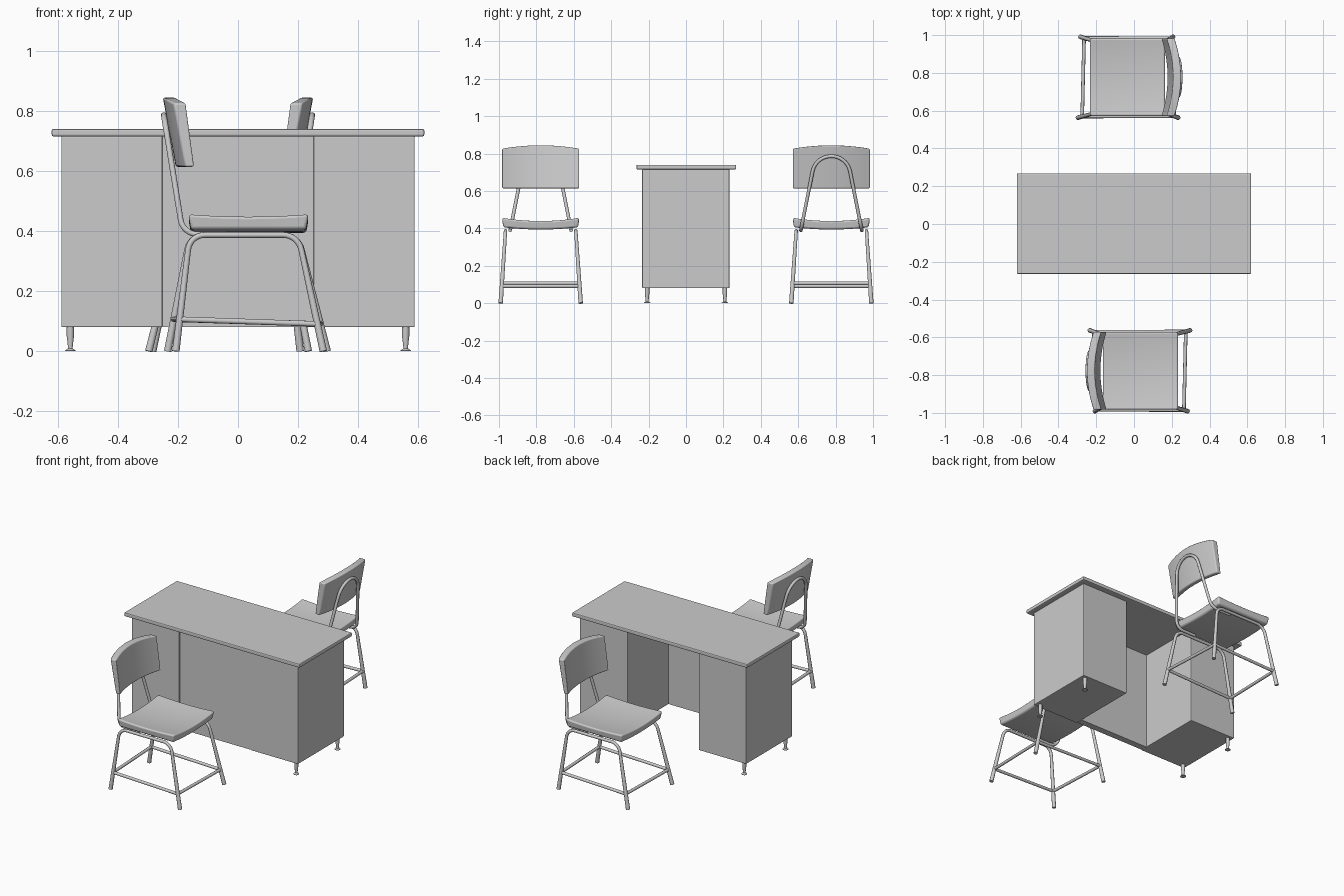
import bpy, bmesh, math
from mathutils import Vector, Matrix

if "Cube" in bpy.data.objects:
    bpy.data.objects.remove(bpy.data.objects["Cube"])

CHAIR_Y = -0.777
TUBE = 0.0095


def add_object(name, data):
    ob = bpy.data.objects.new(name, data)
    bpy.context.collection.objects.link(ob)
    return ob


def smooth(ob, angle=40):
    bpy.ops.object.select_all(action='DESELECT')
    ob.select_set(True)
    bpy.context.view_layer.objects.active = ob
    bpy.ops.object.shade_smooth_by_angle(angle=math.radians(angle))


def bevel(ob, width, segments=2):
    m = ob.modifiers.new("bevel", 'BEVEL')
    m.width, m.segments = width, segments
    m.limit_method, m.angle_limit = 'ANGLE', math.radians(50)
    return ob


def box(name, lo, hi, width):
    lo, hi = Vector(lo), Vector(hi)
    bm = bmesh.new()
    bmesh.ops.create_cube(bm, size=1)
    bmesh.ops.scale(bm, vec=hi - lo, verts=bm.verts)
    bmesh.ops.translate(bm, vec=(lo + hi) / 2, verts=bm.verts)
    me = bpy.data.meshes.new(name)
    bm.to_mesh(me)
    bm.free()
    return bevel(add_object(name, me), width)


def lathe(name, profile, location, n=16):
    bm = bmesh.new()
    rings = [[bm.verts.new((r * math.cos(2 * math.pi * i / n), r * math.sin(2 * math.pi * i / n), z))
              for i in range(n)] for r, z in profile]
    for a, b in zip(rings, rings[1:]):
        for i in range(n):
            j = (i + 1) % n
            bm.faces.new((a[i], a[j], b[j], b[i]))
    bm.faces.new(rings[0][::-1])
    bm.faces.new(rings[-1])
    me = bpy.data.meshes.new(name)
    bm.to_mesh(me)
    bm.free()
    ob = add_object(name, me)
    ob.location = location
    smooth(ob)
    return ob


def curved_slab(name, front, back, nu=8, nv=12, width=0.008):
    """Closed cushion between two surfaces given over u, v in -1..1."""
    bm = bmesh.new()
    grids = [[[bm.verts.new(f(2 * i / nu - 1, 2 * j / nv - 1)) for j in range(nv + 1)]
              for i in range(nu + 1)] for f in (front, back)]
    for g in grids:
        for i in range(nu):
            for j in range(nv):
                bm.faces.new((g[i][j], g[i + 1][j], g[i + 1][j + 1], g[i][j + 1]))
    rim = ([(i, 0) for i in range(nu)] + [(nu, j) for j in range(nv)] +
           [(i, nv) for i in range(nu, 0, -1)] + [(0, j) for j in range(nv, 0, -1)])
    a, b = grids
    for (i, j), (k, l) in zip(rim, rim[1:] + rim[:1]):
        bm.faces.new((a[i][j], a[k][l], b[k][l], b[i][j]))
    bmesh.ops.recalc_face_normals(bm, faces=bm.faces)
    me = bpy.data.meshes.new(name)
    bm.to_mesh(me)
    bm.free()
    ob = bevel(add_object(name, me), width, 3)
    smooth(ob)
    return ob


def tube(name, corners, cut=0.0, foot=False):
    """Round tube along a path; corners = points or (point, own cut length)."""
    pts = [Vector(c) for c in corners]
    cuts = cut if isinstance(cut, (list, tuple)) else [cut] * (len(pts) - 2)
    path = [pts[0]]
    for p, q, r, c in zip(pts, pts[1:], pts[2:], cuts):
        s, e = q + (p - q).normalized() * c, q + (r - q).normalized() * c
        h0, h1 = s.lerp(q, 0.58), e.lerp(q, 0.58)
        for k in range(9):
            t = k / 8
            path.append(s * (1 - t)**3 + h0 * 3 * t * (1 - t)**2 + h1 * 3 * t * t * (1 - t) + e * t**3)
    path.append(pts[-1])
    cu = bpy.data.curves.new(name, 'CURVE')
    cu.dimensions = '3D'
    cu.bevel_depth, cu.bevel_resolution, cu.use_fill_caps = TUBE, 3, True
    sp = cu.splines.new('POLY')
    sp.points.add(len(path) - 1)
    for point, co in zip(sp.points, path):
        point.co = (*co, 1)
    if foot:
        sp.points[0].radius = sp.points[-1].radius = 1.3
    return add_object(name, cu)


# Desk: top, two pedestals, knee-hole panel, four feet
box("desk_top", (-0.62, -0.265, 0.715), (0.62, 0.268, 0.74), 0.006)
for side, x0, x1 in (("left", -0.588, -0.252), ("right", 0.252, 0.588)):
    box(side + "_pedestal", (x0, -0.234, 0.08), (x1, 0.232, 0.716), 0.004)
box("modesty_panel", (-0.253, -0.228, 0.08), (0.253, -0.185, 0.716), 0.001)
foot_profile = [(0.017, 0), (0.017, 0.003), (0.008, 0.009), (0.008, 0.016), (0.012, 0.05), (0.012, 0.082)]
for sx in (-1, 1):
    for sy in (-1, 1):
        lathe("desk_foot", foot_profile, (sx * 0.558, sy * 0.208, 0))


# Chair facing +x, built around its own centre line
def seat_top(u, v):
    return (0.035 + 0.2 * u, 0.206 * v, 0.432 + 0.017 * v * v + 0.008 * u * u)


def seat_bottom(u, v):
    return (0.035 + 0.192 * u, 0.2 * v, 0.394 + 0.012 * v * v)


def rest_surface(x_low, x_high):
    def f(u, v):
        z = 0.614 + (u + 1) / 2 * (0.23 - 0.018 * v * v)
        t = (z - 0.614) / 0.23
        return (x_low + (x_high - x_low) * t + 0.032 * v * v, 0.206 * v, z)
    return f


parts = [curved_slab("seat", seat_top, seat_bottom, width=0.01),
         curved_slab("backrest", rest_surface(-0.177, -0.208), rest_surface(-0.207, -0.25), 6, 16, 0.006)]

# Side frames: one bent tube makes front and rear leg
rungs = []
for s, xf, xr in ((-1, 0.284, -0.207), (1, 0.297, -0.234)):
    front, rear = Vector((xf, s * 0.214, 0)), Vector((xr, s * 0.214, 0))
    front_top, rear_top = Vector((0.2, s * 0.188, 0.387)), Vector((-0.16, s * 0.188, 0.387))
    parts.append(tube("leg_frame", [front, front_top, rear_top, rear], 0.05, True))
    a, b = front.lerp(front_top, 0.235), rear.lerp(rear_top, 0.275)
    rungs.append((a, b))
    parts.append(tube("side_rung", [a, b]))
for k, name in enumerate(("front_rung", "rear_rung")):
    parts.append(tube(name, [rungs[0][k], rungs[1][k]]))

# Backrest hoop, bent in under the seat
parts.append(tube("back_hoop", [
    (-0.04, -0.163, 0.389), (-0.183, -0.163, 0.389), (-0.247, -0.084, 0.786),
    (-0.247, 0.084, 0.786), (-0.183, 0.163, 0.389), (-0.04, 0.163, 0.389)],
    [0.05, 0.083, 0.083, 0.05]))

# Place the first chair and add the second turned half way round
place = Matrix.Translation((0, CHAIR_Y, 0))
for ob in parts:
    twin = add_object("rear_chair_" + ob.name, ob.data)
    for m in ob.modifiers:
        if m.type == 'BEVEL':
            bevel(twin, m.width, m.segments)
    twin.matrix_world = Matrix.Rotation(math.pi, 4, 'Z') @ place
    ob.matrix_world = place
    ob.name = "front_chair_" + ob.name
